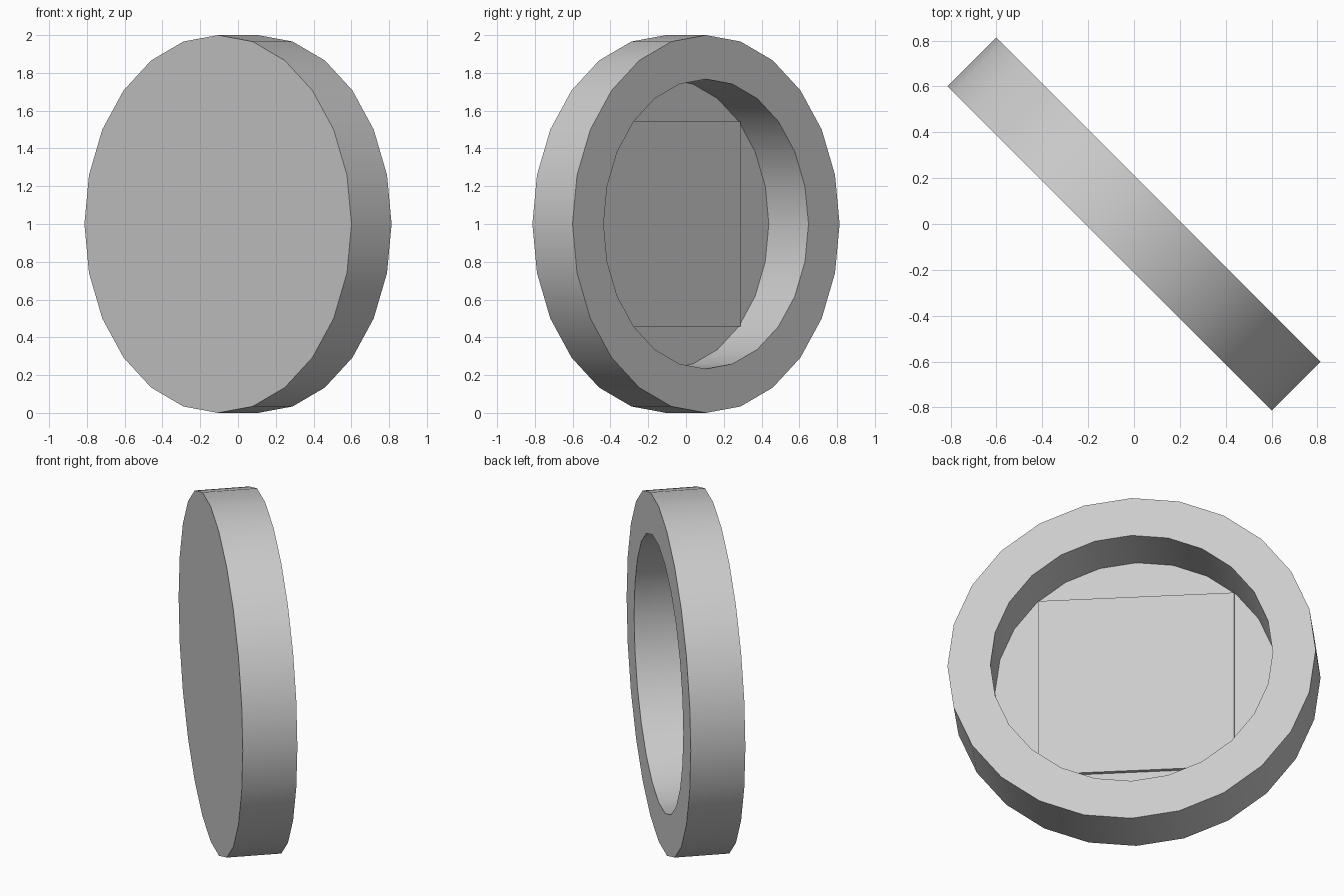
import bpy, bmesh, math
from mathutils import Matrix, Vector

cube = bpy.data.objects.get("Cube")
if cube:
    bpy.data.objects.remove(cube, do_unlink=True)

SEGMENTS = 24
OUTER, INNER = 1.0, 0.767
HALF_DEPTH = 0.15
FLOOR = -HALF_DEPTH + 0.003      # thin closed front
PLATE_TOP = -HALF_DEPTH + 0.024

# Local z becomes the disc axis (+x +y), local y becomes up
side = Vector((-1, 1, 0)).normalized()
axis = Vector((1, 1, 0)).normalized()
turn = Matrix((side, Vector((0, 0, 1)), axis)).transposed().to_4x4()
place = Matrix.Translation((0, 0, 1)) @ turn

grey = bpy.data.materials.new("light grey")
grey.use_nodes = True
colour = (0.6, 0.6, 0.6, 1)
grey.diffuse_color = colour
grey.node_tree.nodes["Principled BSDF"].inputs["Base Color"].default_value = colour


def finish(name, bm):
    bmesh.ops.recalc_face_normals(bm, faces=bm.faces)
    bm.transform(place)
    mesh = bpy.data.meshes.new(name)
    bm.to_mesh(mesh)
    bm.free()
    mesh.materials.append(grey)
    ob = bpy.data.objects.new(name, mesh)
    bpy.context.collection.objects.link(ob)
    bpy.ops.object.select_all(action='DESELECT')
    ob.select_set(True)
    bpy.context.view_layer.objects.active = ob
    bpy.ops.object.shade_smooth_by_angle(angle=math.radians(30))
    return ob


# Round shell: front cap, outer wall, rim, inner wall, floor
bm = bmesh.new()
profile = [(OUTER, -HALF_DEPTH), (OUTER, HALF_DEPTH), (INNER, HALF_DEPTH), (INNER, FLOOR)]
rings = []
for r, z in profile:
    angles = [2 * math.pi * i / SEGMENTS for i in range(SEGMENTS)]
    rings.append([bm.verts.new((r * math.cos(a), r * math.sin(a), z)) for a in angles])
for a, b in zip(rings, rings[1:]):
    for i in range(SEGMENTS):
        j = (i + 1) % SEGMENTS
        bm.faces.new((a[i], a[j], b[j], b[i]))
bm.faces.new(rings[0])
bm.faces.new(rings[-1])
finish("round_shell", bm)

# Square plate lying on the floor of the recess
bm = bmesh.new()
bottom = -HALF_DEPTH + 0.001
bmesh.ops.create_cube(bm, size=1.0)
bmesh.ops.scale(bm, vec=(1.066, 1.084, PLATE_TOP - bottom), verts=bm.verts)
bmesh.ops.translate(bm, vec=(0, 0, (PLATE_TOP + bottom) / 2), verts=bm.verts)
finish("square_plate", bm)
